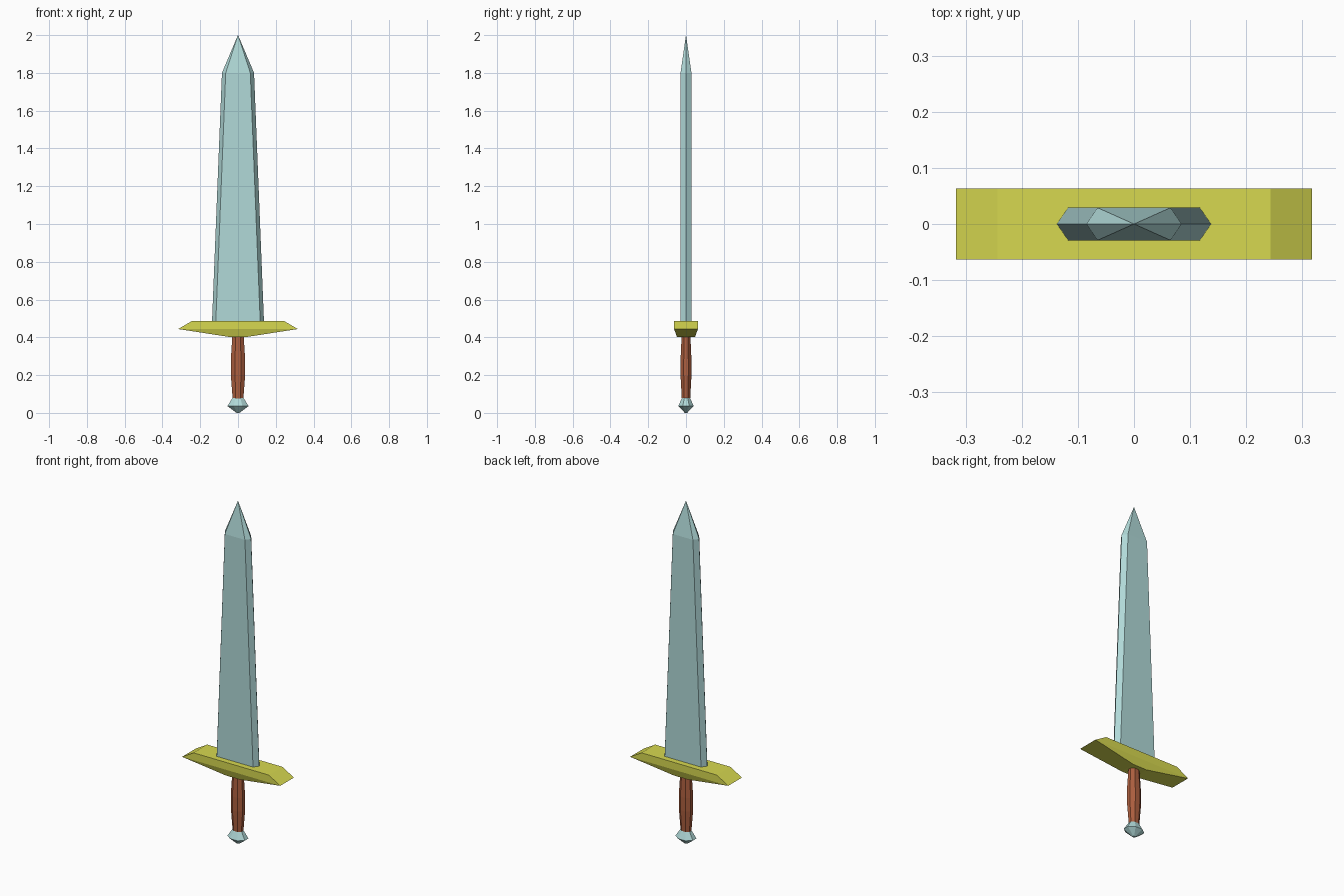
import bpy, bmesh, math

if "Cube" in bpy.data.objects:
    bpy.data.objects.remove(bpy.data.objects["Cube"])


def material(name, rgb):
    m = bpy.data.materials.new(name)
    m.diffuse_color = (*rgb, 1)
    m.use_nodes = True
    m.node_tree.nodes["Principled BSDF"].inputs["Base Color"].default_value = m.diffuse_color
    return m


steel = material("pale steel", (0.44, 0.70, 0.69))
brass = material("yellow brass", (0.68, 0.69, 0.08))
leather = material("brown leather", (0.42, 0.115, 0.05))


def loft(name, rings, mat):
    """Skin a stack of equal-length rings and cap both ends."""
    bm = bmesh.new()
    loops = [[bm.verts.new(p) for p in ring] for ring in rings]
    n = len(loops[0])
    for a, b in zip(loops, loops[1:]):
        for i in range(n):
            j = (i + 1) % n
            bm.faces.new((a[i], a[j], b[j], b[i]))
    bm.faces.new(loops[0][::-1])
    bm.faces.new(loops[-1])
    bmesh.ops.remove_doubles(bm, verts=bm.verts, dist=1e-5)
    bmesh.ops.recalc_face_normals(bm, faces=bm.faces)
    me = bpy.data.meshes.new(name)
    bm.to_mesh(me)
    bm.free()
    me.materials.append(mat)
    ob = bpy.data.objects.new(name, me)
    bpy.context.collection.objects.link(ob)
    return ob


def hexagon(edge, flat, y, z):
    return [(edge, 0, z), (flat, y, z), (-flat, y, z),
            (-edge, 0, z), (-flat, -y, z), (flat, -y, z)]


def octagon(rx, ry, z):
    k = math.cos(math.pi / 8)
    angles = [math.pi / 8 + i * math.pi / 4 for i in range(8)]
    return [(rx * math.cos(a) / k, ry * math.sin(a) / k, z) for a in angles]


def rectangle(x, y, z):
    return [(x, y, z), (-x, y, z), (-x, -y, z), (x, -y, z)]


# Blade: bevelled hexagonal section running to a point
t = 0.0005
loft("blade", [hexagon(0.138, 0.118, 0.029, 0.47),
               hexagon(0.085, 0.065, 0.029, 1.8),
               hexagon(t, t * 0.7, t * 0.3, 2.0)], steel)

# Crossguard: pointed ends, tapering underneath
loft("crossguard", [rectangle(0.045, 0.048, 0.402),
                    rectangle(0.317, 0.063, 0.444),
                    rectangle(0.243, 0.063, 0.487)], brass)

# Grip: swollen in the middle
loft("grip", [octagon(0.028, 0.022, 0.07),
              octagon(0.038, 0.029, 0.20),
              octagon(0.038, 0.029, 0.28),
              octagon(0.030, 0.023, 0.41)], leather)

# Pommel: flared faceted knob
loft("pommel", [octagon(0.008, 0.006, 0.0),
                octagon(0.056, 0.041, 0.036),
                octagon(0.030, 0.022, 0.078)], steel)
